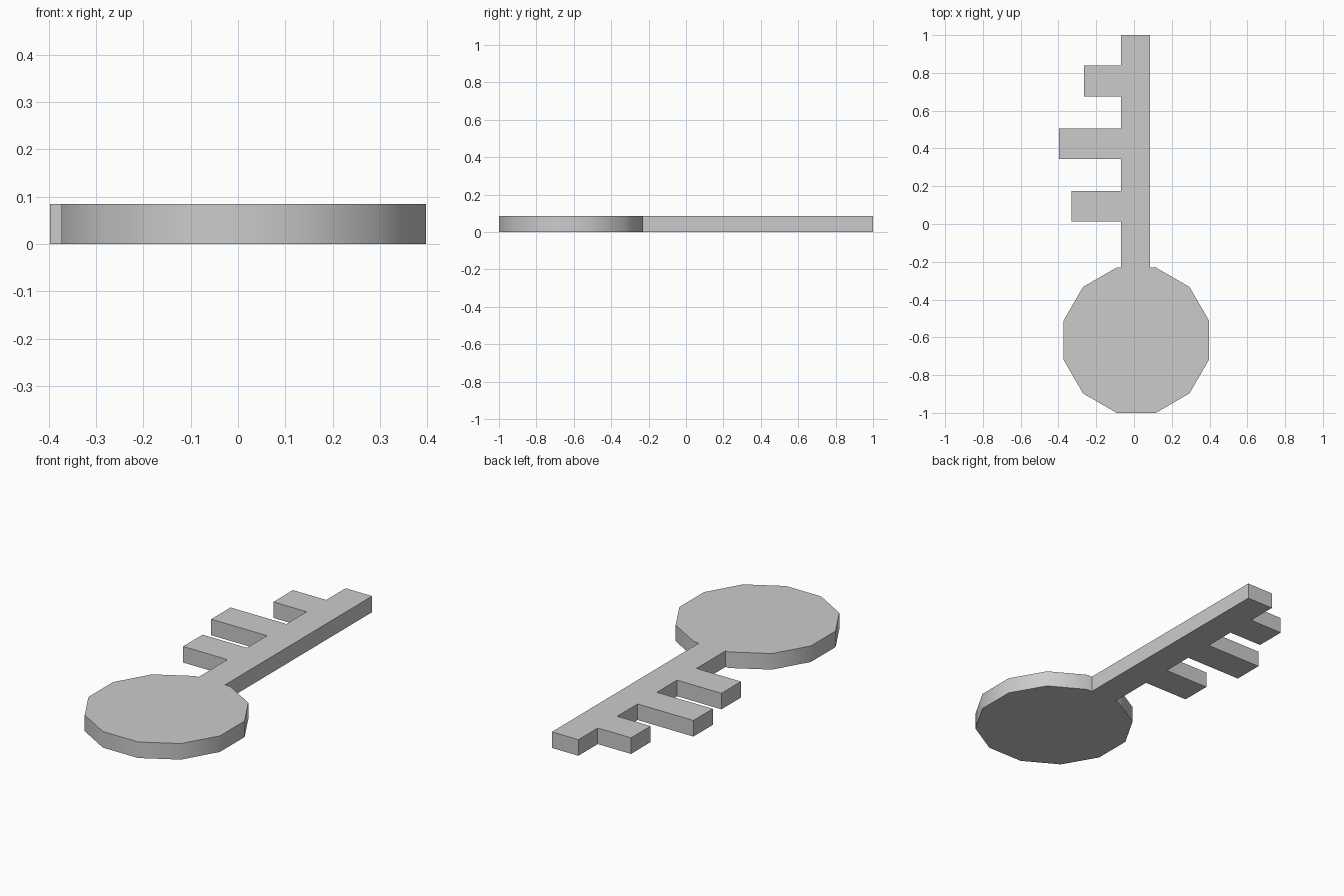
import bpy, bmesh, math

if "Cube" in bpy.data.objects:
    bpy.data.objects.remove(bpy.data.objects["Cube"])

HEIGHT = 0.085
BOW_CENTRE = (0.012, -0.615)
BOW_APOTHEM = 0.385
JOINT_Y = BOW_CENTRE[1] + BOW_APOTHEM


def extrude_outline(name, points):
    """Solid plate from a flat counter-clockwise outline standing on z = 0."""
    bm = bmesh.new()
    face = bm.faces.new([bm.verts.new((x, y, 0)) for x, y in points])
    top = bmesh.ops.extrude_face_region(bm, geom=[face], use_keep_orig=True)
    verts = [v for v in top["geom"] if isinstance(v, bmesh.types.BMVert)]
    bmesh.ops.translate(bm, verts=verts, vec=(0, 0, HEIGHT))
    bmesh.ops.recalc_face_normals(bm, faces=bm.faces)
    mesh = bpy.data.meshes.new(name)
    bm.to_mesh(mesh)
    bm.free()
    obj = bpy.data.objects.new(name, mesh)
    bpy.context.collection.objects.link(obj)
    return obj


# Bow: twelve-sided disc with flat sides facing the axes
radius = BOW_APOTHEM / math.cos(math.pi / 12)
bow_points = []
for i in range(12):
    a = math.radians(15 + 30 * i)
    bow_points.append((BOW_CENTRE[0] + radius * math.cos(a),
                       BOW_CENTRE[1] + radius * math.sin(a)))
bow = extrude_outline("key_bow", bow_points)

# Blade: straight shaft with three teeth on the left (tip x, y start, y end)
left, right = -0.07, 0.085
teeth = [(-0.265, 0.675, 0.838), (-0.397, 0.343, 0.505), (-0.33, 0.012, 0.175)]
blade_points = [(left, JOINT_Y), (right, JOINT_Y), (right, 1.0), (left, 1.0)]
for tip, y0, y1 in teeth:
    blade_points += [(left, y1), (tip, y1), (tip, y0), (left, y0)]
blade = extrude_outline("key_blade", blade_points)

# Smooth rim on the bow, sharp edges elsewhere
bpy.ops.object.select_all(action='DESELECT')
bow.select_set(True)
bpy.context.view_layer.objects.active = bow
bpy.ops.object.shade_smooth_by_angle(angle=math.radians(40))
